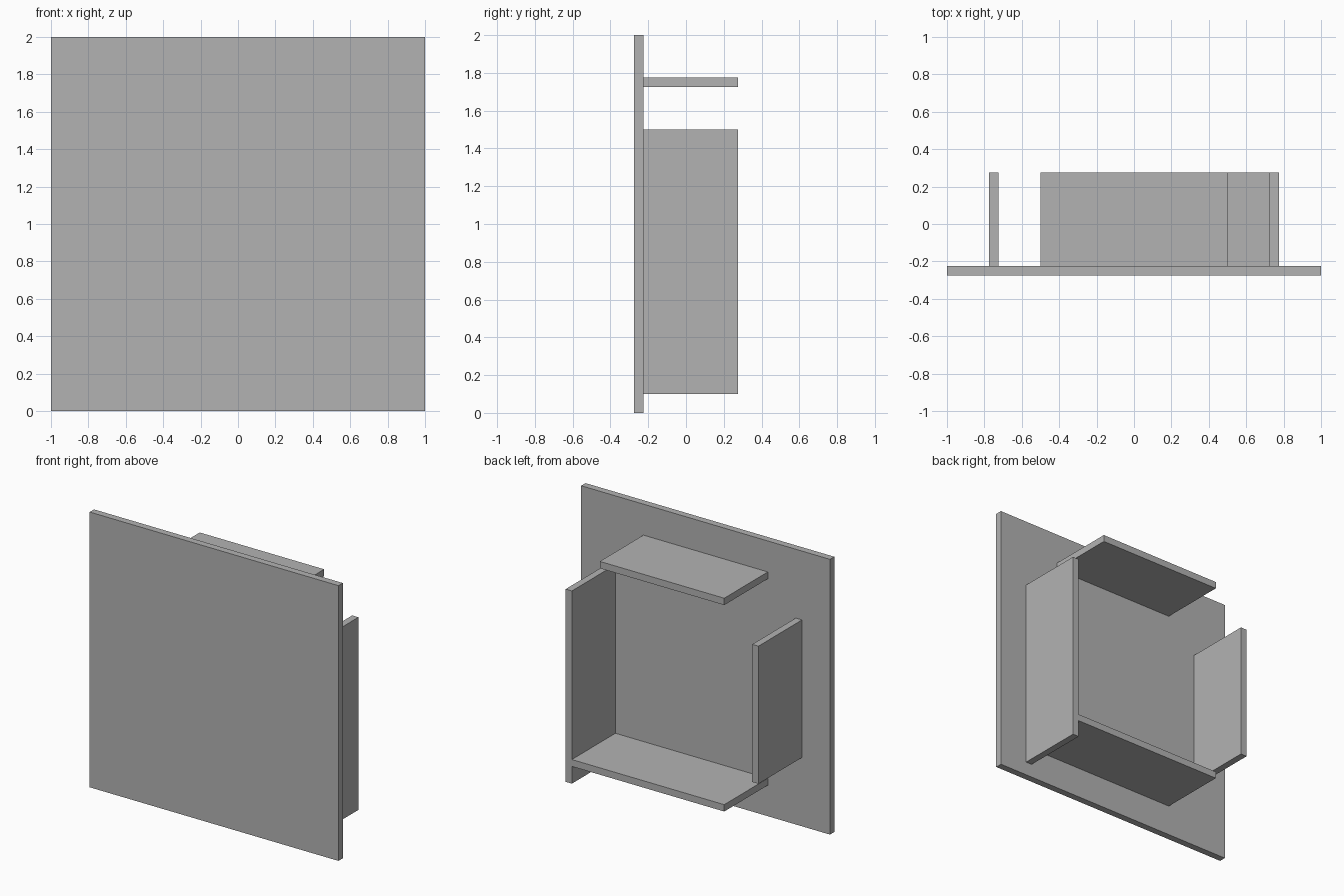
import bpy

cube = bpy.data.objects.get("Cube")
if cube:
    bpy.data.objects.remove(cube, do_unlink=True)

# Single plain grey
GREY = (0.45, 0.45, 0.45, 1)
grey = bpy.data.materials.new("plain_grey")
grey.use_nodes = True
grey.diffuse_color = GREY
grey.node_tree.nodes["Principled BSDF"].inputs["Base Color"].default_value = GREY

THICK = 0.05            # board thickness
FRONT, BACK = -0.275, 0.275
INNER = FRONT + THICK   # rear face of the front panel


def board(name, x, y, z):
    """Box spanning the given (min, max) ranges."""
    spans = (x, y, z)
    bpy.ops.mesh.primitive_cube_add(size=1, location=[(a + b) / 2 for a, b in spans])
    obj = bpy.context.object
    obj.name = name
    obj.scale = [b - a for a, b in spans]
    bpy.ops.object.transform_apply(location=False, rotation=False, scale=True)
    obj.data.materials.append(grey)
    return obj


def around(c):
    return (c - THICK / 2, c + THICK / 2)


depth = (INNER, BACK)

# Large square panel at the front
board("front_panel", (-1, 1), (FRONT, INNER), (0, 2))

# Horizontal boards behind it; the lower one meets the left upright
board("top_shelf", (-0.5, 0.5), depth, around(1.75))
board("bottom_shelf", (-0.5, 0.75 - THICK / 2), depth, around(0.25))

# Upright boards, the left one longer
board("left_upright", around(0.75), depth, (0.1, 1.5))
board("right_upright", around(-0.75), depth, (0.5, 1.5))
